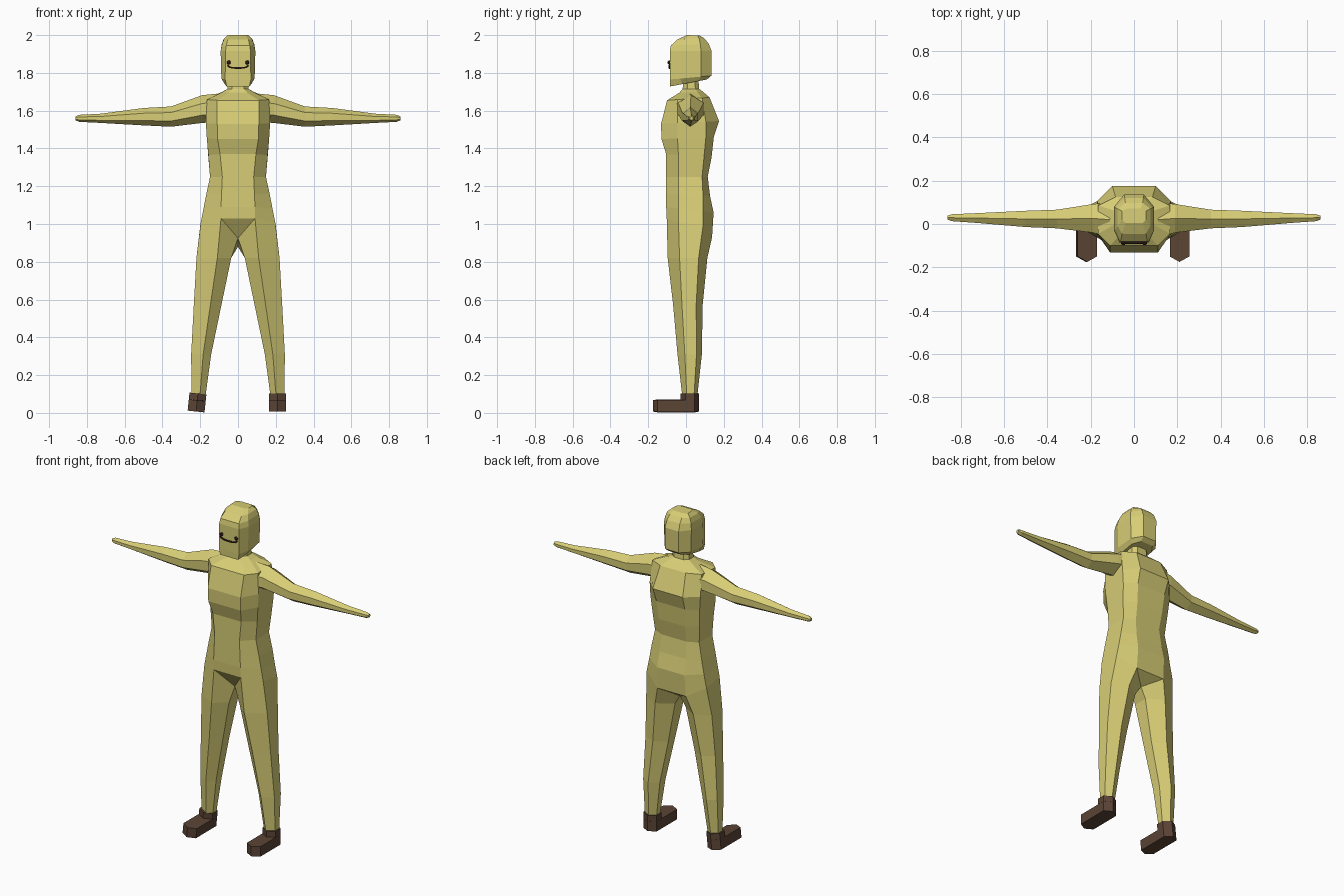
import bpy, bmesh, math
from mathutils import Matrix

if "Cube" in bpy.data.objects:
    bpy.data.objects.remove(bpy.data.objects["Cube"])


def material(name, rgb):
    m = bpy.data.materials.new(name)
    m.diffuse_color = (*rgb, 1)
    m.use_nodes = True
    m.node_tree.nodes["Principled BSDF"].inputs["Base Color"].default_value = m.diffuse_color
    return m


YELLOW = material("pale yellow", (0.68, 0.61, 0.18))
BROWN = material("brown leather", (0.105, 0.058, 0.036))
DARK = material("dark brown", (0.035, 0.015, 0.01))


def finish(bm, name, mat):
    bmesh.ops.remove_doubles(bm, verts=bm.verts, dist=0.0005)
    bmesh.ops.recalc_face_normals(bm, faces=bm.faces)
    me = bpy.data.meshes.new(name)
    bm.to_mesh(me)
    bm.free()
    me.materials.append(mat)
    ob = bpy.data.objects.new(name, me)
    bpy.context.collection.objects.link(ob)
    return ob


def loft(bm, rings, cap_start=True, cap_end=True):
    vs = [[bm.verts.new(p) for p in r] for r in rings]
    n = len(vs[0])
    for a, b in zip(vs, vs[1:]):
        for i in range(n):
            j = (i + 1) % n
            bm.faces.new((a[i], a[j], b[j], b[i]))
    if cap_start:
        bm.faces.new(vs[0][::-1])
    if cap_end:
        bm.faces.new(vs[-1])


def octagon(zf, zb, xf, xs, xb, yf, ya, yc, yb):
    """Eight-sided ring: front, side-front, side-back and back pairs."""
    half = []
    for x, y in ((xf, yf), (xs, ya), (xs, yc), (xb, yb)):
        half.append((x, y, zf + (zb - zf) * (y - yf) / (yb - yf)))
    return half + [(-x, y, z) for x, y, z in half[::-1]]


# Torso with neck, top to bottom
body = bmesh.new()
torso = [octagon(*r) for r in (
    (1.77, 1.77, .030, .052, .030, -.012, .010, .045, .065),
    (1.715, 1.715, .032, .056, .032, -.018, .008, .05, .070),
    (1.695, 1.70, .050, .085, .050, -.035, .000, .06, .090),
    (1.655, 1.67, .110, .165, .085, -.100, -.045, .085, .125),
    (1.53, 1.545, .110, .170, .100, -.132, -.045, .105, .175),
    (1.45, 1.46, .108, .165, .095, -.130, -.045, .105, .147),
    (1.37, 1.35, .095, .157, .088, -.105, -.04, .095, .135),
    (1.25, 1.25, .083, .148, .083, -.105, -.04, .085, .115),
    (1.16, 1.15, .087, .168, .088, -.105, -.04, .09, .127),
)]
# Hip ring, lower at the back; its points are shared with the legs
hip = [(.09, -.102, 1.03), (.197, -.04, 1.01), (.2, .09, .99), (.095, .138, .93)]
seat = [(.09, -.105, 1.09), (.183, -.04, 1.08), (.183, .09, 1.07), (.092, .146, 1.06)]
mirror = lambda pts: [(-x, y, z) for x, y, z in pts]
torso += [h + mirror(h)[::-1] for h in (seat, hip)]
loft(body, torso, True, False)

# Crotch triangles, front and back
crotch = [(0, .06, .88), (0, -.03, .925)]
for p, c in ((hip[0], crotch[1]), (hip[3], crotch[0])):
    body.faces.new([body.verts.new(q) for q in (p, (-p[0], p[1], p[2]), c)])

# Six-sided legs
leg = [hip + crotch]
for z, xi, xo, yf, yb in ((.82, .036, .220, -.097, .113), (.57, .088, .234, -.068, .088),
                          (.31, .142, .248, -.045, .084), (.09, .172, .246, -.02, .06)):
    w, h = xo - xi, yb - yf
    leg.append([(xi + .4 * w, yf, z), (xo, yf + .3 * h, z), (xo, yf + .78 * h, z),
                (xi + .5 * w, yb, z), (xi, yf + .72 * h, z), (xi, yf + .3 * h, z)])
loft(body, leg, False, True)
loft(body, [mirror(r) for r in leg], False, True)
finish(body, "body", YELLOW)

# Six-sided tapering arms
arm = []
for x, zt, zb, yf, yb in ((.11, 1.69, 1.54, -.06, .10), (.19, 1.682, 1.535, -.04, .092),
                          (.355, 1.622, 1.515, -.02, .066), (.50, 1.614, 1.522, -.014, .061),
                          (.725, 1.584, 1.535, .005, .050), (.84, 1.578, 1.541, .013, .045),
                          (.86, 1.570, 1.549, .020, .038)):
    h, ym = zt - zb, (yf + yb) / 2
    arm.append([(x, ym, zt), (x, yf, zt - .3 * h), (x, yf, zb + .28 * h),
                (x, ym, zb), (x, yb, zb + .28 * h), (x, yb, zt - .3 * h)])
for name, rings in (("right_arm", arm), ("left_arm", [mirror(r) for r in arm])):
    bm = bmesh.new()
    loft(bm, rings)
    finish(bm, name, YELLOW)

# Head with a flat face
bm = bmesh.new()
loft(bm, [octagon(*r) for r in (
    (1.728, 1.765, .060, .070, .040, -.085, -.02, .065, .110),
    (1.765, 1.785, .068, .088, .045, -.086, -.03, .08, .134),
    (1.915, 1.915, .066, .092, .046, -.086, -.03, .08, .136),
    (1.945, 1.955, .062, .086, .043, -.080, -.025, .075, .120),
    (1.977, 1.982, .055, .075, .040, -.045, -.01, .07, .098),
    (2.0, 1.998, .040, .055, .032, .005, .02, .06, .072),
)])
finish(bm, "head", YELLOW)

# Eyes
for side in (-1, 1):
    bm = bmesh.new()
    bmesh.ops.create_icosphere(bm, subdivisions=2, radius=.011,
                               matrix=Matrix.Translation((side * .049, -.087, 1.855)))
    finish(bm, "eye", DARK)

# Smiling mouth: thin tube along an arc
bm = bmesh.new()
tube = []
for i in range(11):
    t = i / 5 - 1
    x, z = .056 * t, 1.826 + .014 * t ** 4
    tube.append([(x, -.088 + .005 * math.cos(a), z + .005 * math.sin(a))
                 for a in (k * math.tau / 6 for k in range(6))])
loft(bm, tube)
finish(bm, "mouth", DARK)

# Shoes: six-sided sole with pointed toe, and six-sided ankle cuff


def hexagon(y0, y1, z):
    w, p = .045, .025
    return [(0, y0, z), (w, y0 + p, z), (w, y1 - p, z),
            (0, y1, z), (-w, y1 - p, z), (-w, y0 + p, z)]


for name, x, roll in (("right_shoe", .21, 0), ("left_shoe", -.217, 6)):
    bm = bmesh.new()
    loft(bm, [hexagon(-.175, .07, z) for z in (-.048, .012)])
    loft(bm, [hexagon(-.028, .07, z) for z in (.0125, .048)])
    bmesh.ops.transform(bm, verts=bm.verts, matrix=Matrix.Translation((x, 0, .055))
                        @ Matrix.Rotation(math.radians(roll), 4, 'Y'))
    finish(bm, name, BROWN)
